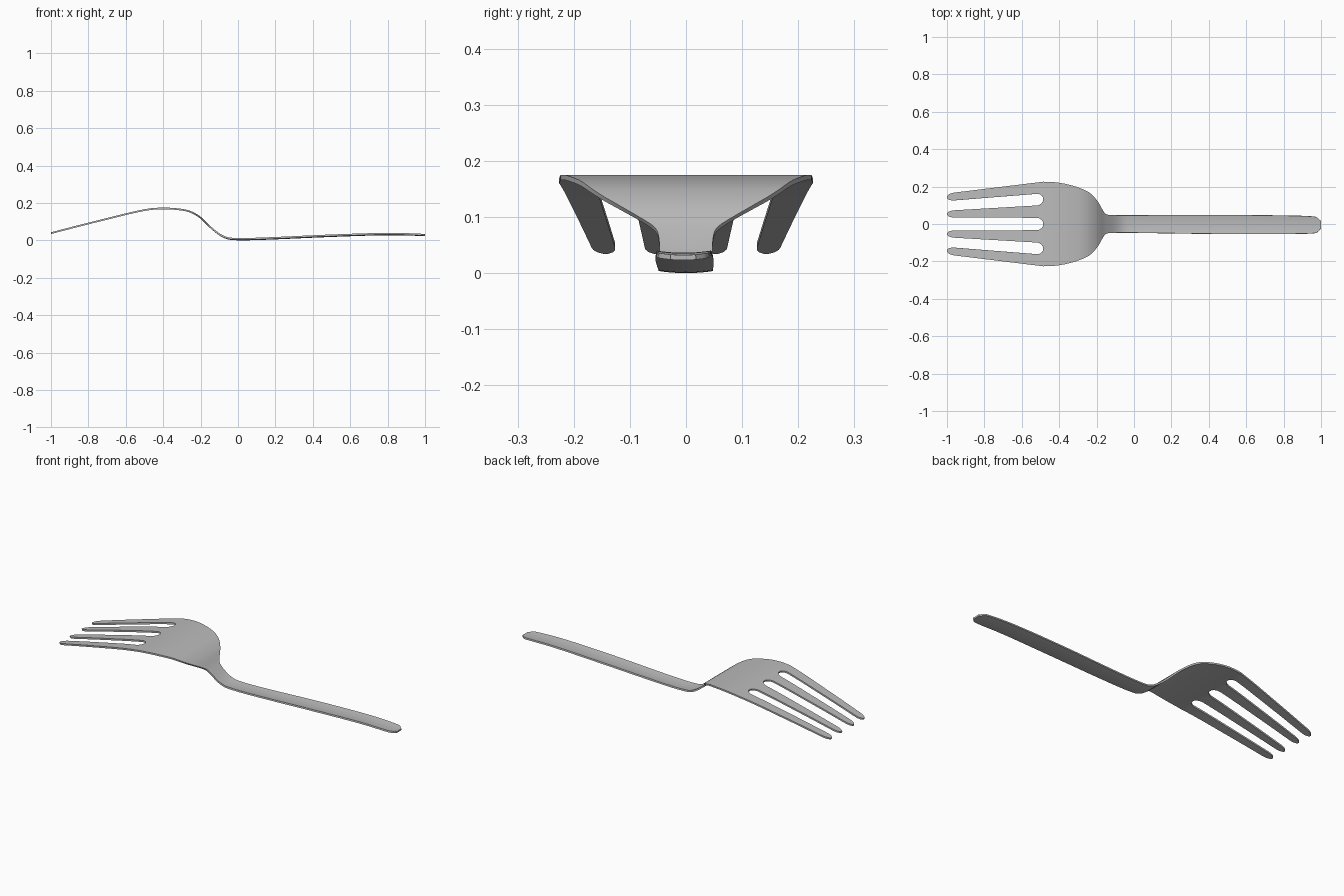
import bpy, bmesh, math

cube = bpy.data.objects.get("Cube")
if cube:
    bpy.data.objects.remove(cube, do_unlink=True)

ROOT, TIP, THICK = -0.485, -1.0, 0.009
TINE_COLS, SLOT_COLS = 4, 2

# Side profile (x, z) and half-width of head and handle (x, w)
PROFILE = [(-1, .04), (-.75, .104), (-.5, .163), (-.4, .172), (-.3, .165), (-.25, .152),
           (-.2, .122), (-.155, .078), (-.1, .033), (-.06, .013), (-.02, .007), (.05, .006),
           (.2, .011), (.5, .024), (.8, .033), (1, .029)]
WIDTH = [(ROOT, .226), (-.42, .223), (-.36, .213), (-.3, .196), (-.25, .174), (-.22, .15),
         (-.195, .118), (-.175, .083), (-.16, .059), (-.145, .05), (-.1, .047), (.1, .048),
         (.5, .051), (.9, .048), (.96, .045)]


def smooth(points, x):
    """Cubic interpolation through the points."""
    n = len(points)
    x = min(max(x, points[0][0]), points[-1][0])
    i = next((k for k in range(n - 1) if x <= points[k + 1][0]), n - 2)

    def slope(k):
        a, b = points[max(k - 1, 0)], points[min(k + 1, n - 1)]
        return (b[1] - a[1]) / (b[0] - a[0])

    (x0, y0), (x1, y1) = points[i], points[i + 1]
    h = x1 - x0
    t = (x - x0) / h
    return ((2*t**3 - 3*t**2 + 1) * y0 + (t**3 - 2*t**2 + t) * h * slope(i)
            + (3*t**2 - 2*t**3) * y1 + (t**3 - t**2) * h * slope(i + 1))


def rounding(distance, length, least):
    """Shrink factor giving a rounded end."""
    t = max(0, 1 - distance / length)
    return max(least, math.sqrt(1 - t * t))


def tine_edges(x):
    """The eight tine edges from right to left, at one station."""
    t = (x - TIP) / (ROOT - TIP)
    end = rounding(x - TIP, .04, .25)
    half = []
    for tip_c, root_c, tip_h, root_h in ((.053, .067, .018, .034), (.143, .195, .02, .031)):
        c = tip_c + (root_c - tip_c) * t
        h = (tip_h + (root_h - tip_h) * t) * end
        half += [c - h, c + h]
    # rounded closed end of each slot
    s = rounding(ROOT - x, .035, .4)
    mid = (half[1] + half[2]) / 2
    half[0] *= s
    half[1] = mid + (half[1] - mid) * s
    half[2] = mid + (half[2] - mid) * s
    return [-y for y in reversed(half)] + half


def columns(x):
    """All y positions across one station."""
    edges = tine_edges(min(x, ROOT))
    scale = 1
    if x > ROOT:
        scale = smooth(WIDTH, x) * rounding(1 - x, .04, .5) / edges[-1]
    ys = [edges[0]]
    for k in range(7):
        count = SLOT_COLS if k % 2 else TINE_COLS
        ys += [edges[k] + (edges[k + 1] - edges[k]) * j / count for j in range(1, count + 1)]
    return [y * scale for y in ys]


def span(a, b, n):
    return [a + (b - a) * i / n for i in range(n)]


# Stations are closer together at rounded ends and in the bends
stations = ([TIP + .04 * (i / 6) ** 2 for i in range(6)] + span(-.96, -.52, 14)
            + [ROOT - .035 * (1 - i / 7) ** 2 for i in range(7)]
            + span(ROOT, -.25, 12) + span(-.25, -.1, 24) + span(-.1, .05, 12)
            + span(.05, .96, 24) + [1 - .04 * (1 - i / 7) ** 2 for i in range(8)])
stations[26:27] = [stations[26]]

is_slot = []
for k in range(7):
    is_slot += [k % 2 == 1] * (SLOT_COLS if k % 2 else TINE_COLS)

# Sheet of the whole fork, open at the slots
bm = bmesh.new()
rows = []
for x in stations:
    cup = .004 * min(1, max(0, (x + .15) / .15))
    ys = columns(x)
    shift = -.005 * max(0, x)
    rows.append([bm.verts.new((x, y + shift, smooth(PROFILE, x) + cup * (y / .05) ** 2))
                 for y in ys])
for i in range(len(rows) - 1):
    a, b = rows[i], rows[i + 1]
    for j, slot in enumerate(is_slot):
        if slot and stations[i] < ROOT - 1e-6:
            continue
        bm.faces.new((a[j], b[j], b[j + 1], a[j + 1]))
bmesh.ops.delete(bm, geom=[v for v in bm.verts if not v.link_faces], context='VERTS')
bmesh.ops.recalc_face_normals(bm, faces=bm.faces)

mesh = bpy.data.meshes.new("fork")
bm.to_mesh(mesh)
bm.free()
fork = bpy.data.objects.new("fork", mesh)
bpy.context.collection.objects.link(fork)

# Brushed steel colour
steel = bpy.data.materials.new("steel_grey")
steel.use_nodes = True
colour = (.5, .5, .5, 1)
steel.diffuse_color = colour
steel.node_tree.nodes["Principled BSDF"].inputs["Base Color"].default_value = colour
mesh.materials.append(steel)

# Sheet thickness, then smooth shading with sharp rims
solid = fork.modifiers.new("thickness", 'SOLIDIFY')
solid.thickness = THICK
solid.offset = 0
bpy.ops.object.select_all(action='DESELECT')
fork.select_set(True)
bpy.context.view_layer.objects.active = fork
bpy.ops.object.modifier_apply(modifier=solid.name)
bpy.ops.object.shade_smooth_by_angle(angle=math.radians(40))

# Rest on the ground
low = min(v.co.z for v in fork.data.vertices)
for v in fork.data.vertices:
    v.co.z -= low
